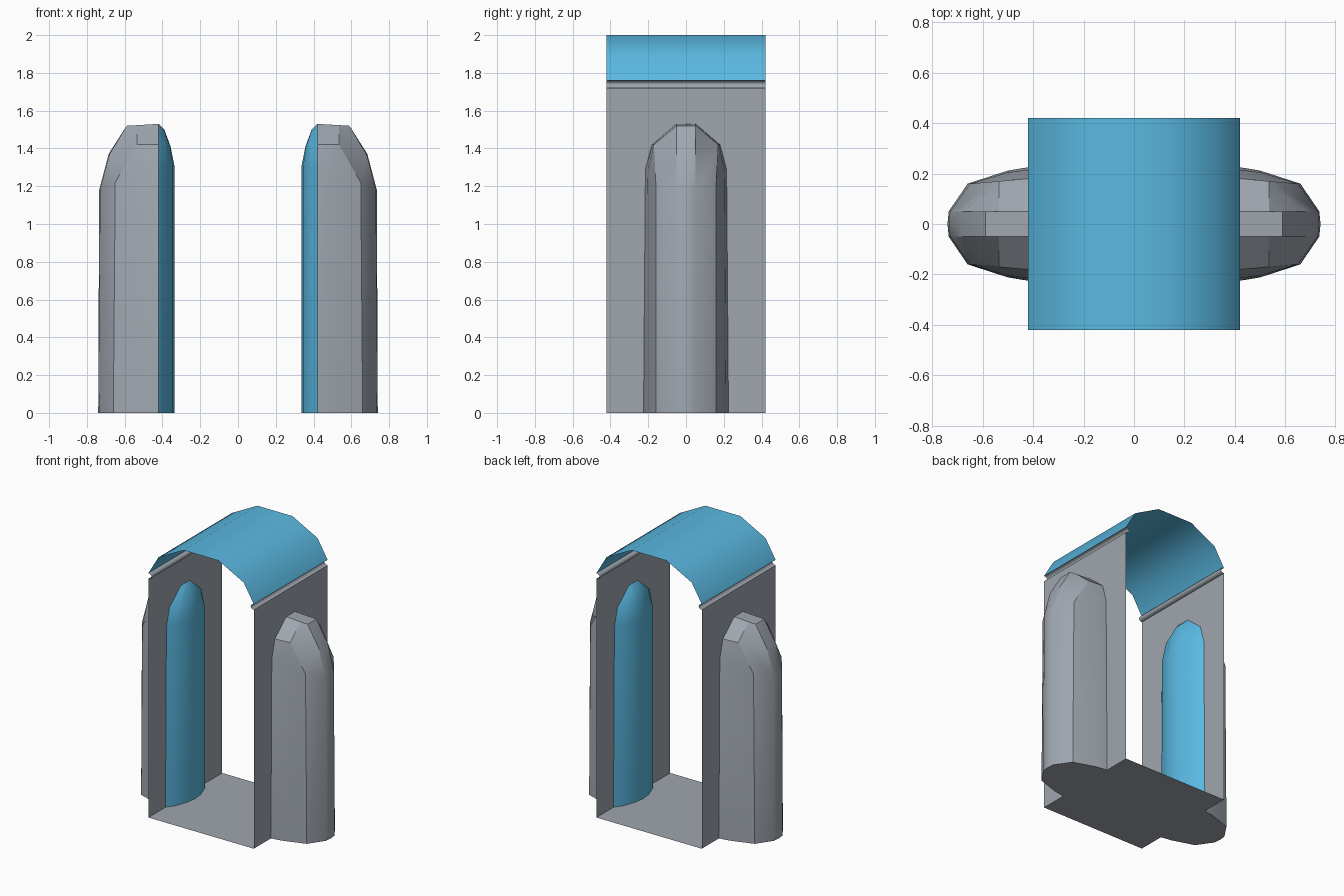
import bpy, bmesh, math
from mathutils import Vector

if "Cube" in bpy.data.objects:
    bpy.data.objects.remove(bpy.data.objects["Cube"])


def material(name, rgb):
    m = bpy.data.materials.new(name)
    m.diffuse_color = (*rgb, 1)
    m.use_nodes = True
    m.node_tree.nodes["Principled BSDF"].inputs["Base Color"].default_value = m.diffuse_color
    return m


GREY = material("light grey", (0.35, 0.385, 0.43))
BLUE = material("sky blue", (0.102, 0.485, 0.76))


def strips(name, rings, mat, outward, angle, cap_first=False, cap_last=False):
    """Skin neighbouring rows of points; outward is the side the faces show."""
    bm = bmesh.new()
    rows = [[bm.verts.new(p) for p in r] for r in rings]
    for a, b in zip(rows, rows[1:]):
        for i in range(len(a) - 1):
            bm.faces.new((a[i], a[i + 1], b[i + 1], b[i]))
    if cap_first:
        bm.faces.new(rows[0])
    if cap_last:
        bm.faces.new(rows[-1])
    bmesh.ops.recalc_face_normals(bm, faces=bm.faces)
    bm.normal_update()
    total = Vector()
    for f in bm.faces:
        total += f.normal * f.calc_area()
    if total.dot(Vector(outward)) < 0:
        bmesh.ops.reverse_faces(bm, faces=bm.faces)
    me = bpy.data.meshes.new(name)
    bm.to_mesh(me)
    bm.free()
    me.materials.append(mat)
    ob = bpy.data.objects.new(name, me)
    bpy.context.collection.objects.link(ob)
    bpy.ops.object.select_all(action='DESELECT')
    ob.select_set(True)
    bpy.context.view_layer.objects.active = ob
    if angle:
        bpy.ops.object.shade_smooth_by_angle(angle=math.radians(angle))
    return ob


W = 0.42  # half width and half depth of the booth


def sheet(name, profile, mat, outward, angle=0):
    """Sweep an x-z profile along y."""
    strips(name, [[(x, y, z) for x, z in profile] for y in (-W, W)], mat, outward, angle)


# floor and arched roof
sheet("floor", [(-W, 0), (W, 0)], GREY, (0, 0, 1))
half = [(W, 1.76), (0.34, 1.895), (0.14, 2.0)]
sheet("roof", [(-x, z) for x, z in half] + half[::-1], BLUE, (0, 0, 1), 50)

# half pod rows (x, y, z), from the wall to the pod's centre line
outer_rows = [
    [(W, .225, 0), (.5, .212, 0), (.66, .16, 0), (.735, .05, 0), (.74, 0, 0)],
    [(W, .215, 1.29), (.5, .205, 1.27), (.65, .16, 1.22), (.73, .05, 1.18), (.735, 0, 1.18)],
    [(W, .18, 1.42), (.47, .176, 1.42), (.535, .17, 1.42), (.68, .05, 1.37), (.685, 0, 1.37)],
    [(W, .05, 1.53), (.47, .05, 1.527), (.535, .05, 1.523), (.59, .05, 1.52), (.59, 0, 1.52)],
]
inner_rows = [
    [(W, .225, 0), (.38, .17, 0), (.345, .07, 0), (.337, 0, 0)],
    [(W, .215, 1.29), (.38, .165, 1.3), (.345, .07, 1.31), (.337, 0, 1.31)],
    [(W, .18, 1.42), (.385, .13, 1.42), (.36, .05, 1.41), (.357, 0, 1.41)],
    [(W, .05, 1.53), (.405, .045, 1.515), (.39, .03, 1.5), (.39, 0, 1.5)],
]


def full(rows, s):
    return [[(s * x, -y, z) for x, y, z in r] + [(s * x, y, z) for x, y, z in r[-2::-1]]
            for r in rows]


for s, side in ((-1, "left"), (1, "right")):
    sheet(side + "_wall", [(s * W, 0), (s * W, 1.72)], GREY, (s, 0, 0))
    # concave groove between wall and roof
    arc = [math.pi * i / 8 for i in range(9)]
    sheet(side + "_groove", [(s * (W - .025 * math.sin(a)), 1.74 - .02 * math.cos(a))
                             for a in arc], GREY, (s, 0, 0), 50)
    strips(side + "_outer_pod", full(outer_rows, s), GREY, (s, 0, 0), 30, True, True)
    strips(side + "_inner_pod", full(inner_rows, s), BLUE, (-s, 0, 0), 35, False, True)
